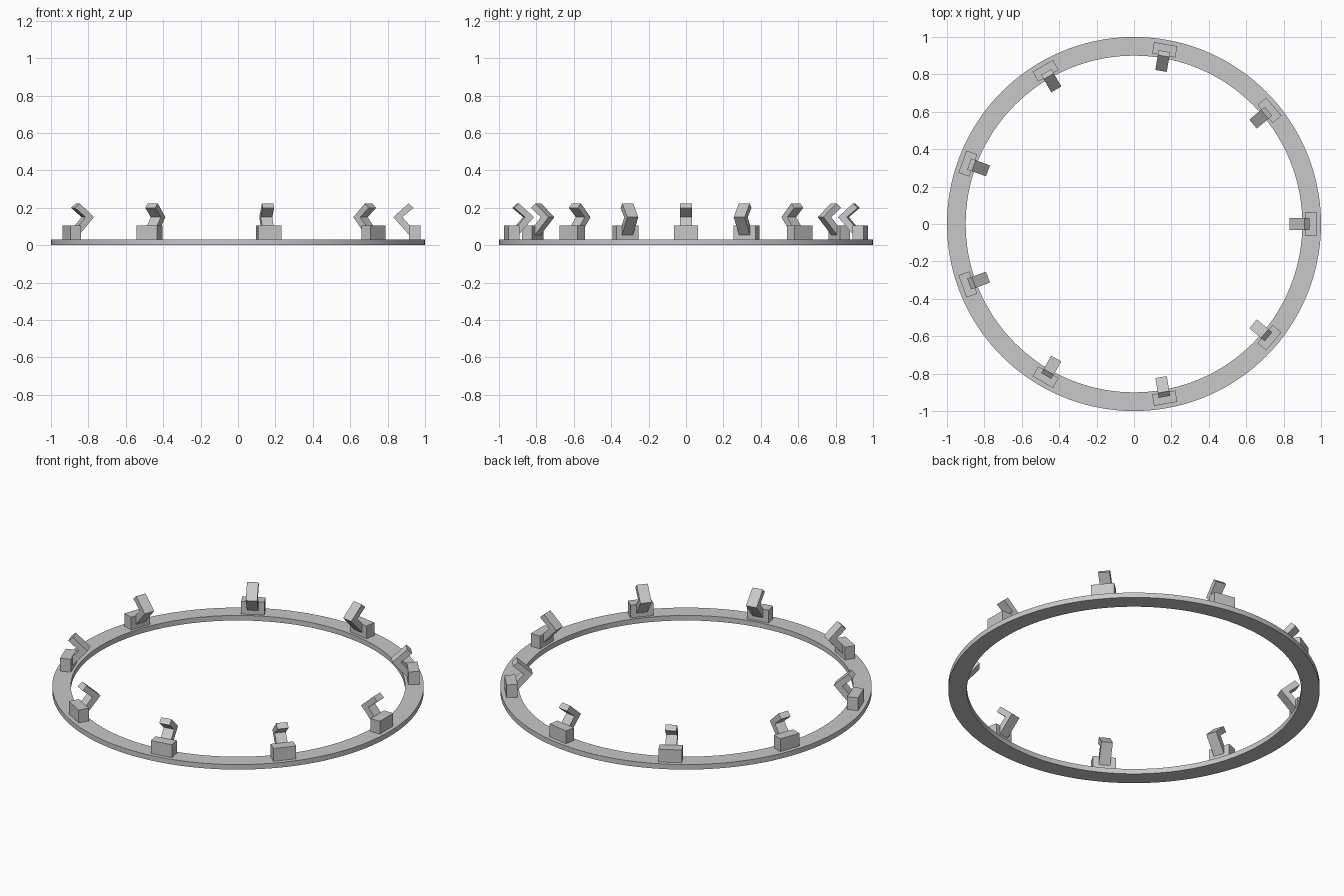
import bpy, bmesh, math
from mathutils import Matrix

if "Cube" in bpy.data.objects:
    bpy.data.objects.remove(bpy.data.objects["Cube"])

grey = bpy.data.materials.new("light grey")
grey.diffuse_color = (0.58, 0.58, 0.58, 1)
grey.use_nodes = True
grey.node_tree.nodes["Principled BSDF"].inputs["Base Color"].default_value = grey.diffuse_color


def make_object(name, bm):
    bmesh.ops.recalc_face_normals(bm, faces=bm.faces)
    mesh = bpy.data.meshes.new(name)
    bm.to_mesh(mesh)
    bm.free()
    mesh.materials.append(grey)
    obj = bpy.data.objects.new(name, mesh)
    bpy.context.collection.objects.link(obj)
    return obj


def extrude_profile(name, profile, half_width, angle):
    """Radial (r, z) outline given a width, then turned about the ring axis."""
    bm = bmesh.new()
    sides = [[bm.verts.new((r, y, z)) for r, z in profile]
             for y in (-half_width, half_width)]
    n = len(profile)
    for side in sides:
        bm.faces.new(side)
    for i in range(n):
        j = (i + 1) % n
        bm.faces.new((sides[0][i], sides[0][j], sides[1][j], sides[1][i]))
    bmesh.ops.rotate(bm, verts=bm.verts, cent=(0, 0, 0),
                     matrix=Matrix.Rotation(angle, 3, 'Z'))
    return make_object(name, bm)


# Flat base ring: rectangular section swept round the axis
SEGMENTS = 144
section = [(0.9, 0), (1, 0), (1, 0.03), (0.9, 0.03)]
bm = bmesh.new()
loops = []
for s in range(SEGMENTS):
    a = 2 * math.pi * s / SEGMENTS
    loops.append([bm.verts.new((r * math.cos(a), r * math.sin(a), z)) for r, z in section])
for s in range(SEGMENTS):
    p, q = loops[s], loops[(s + 1) % SEGMENTS]
    for i in range(4):
        j = (i + 1) % 4
        bm.faces.new((p[i], q[i], q[j], p[j]))
ring = make_object("base_ring", bm)
bpy.context.view_layer.objects.active = ring
ring.select_set(True)
bpy.ops.object.shade_smooth_by_angle(angle=math.radians(30))

# Nine mounting blocks, each with a bent clip pointing at the centre
block = [(0.915, 0.028), (0.976, 0.028), (0.976, 0.106), (0.915, 0.106)]
clip = [(0.831, 0.15), (0.915, 0.055), (0.94, 0.08),
        (0.879, 0.15), (0.938, 0.2), (0.912, 0.224)]
for k in range(9):
    angle = math.radians(40 * k)
    extrude_profile(f"mount_block_{k + 1}", block, 0.063, angle)
    extrude_profile(f"bent_clip_{k + 1}", clip, 0.031, angle)
